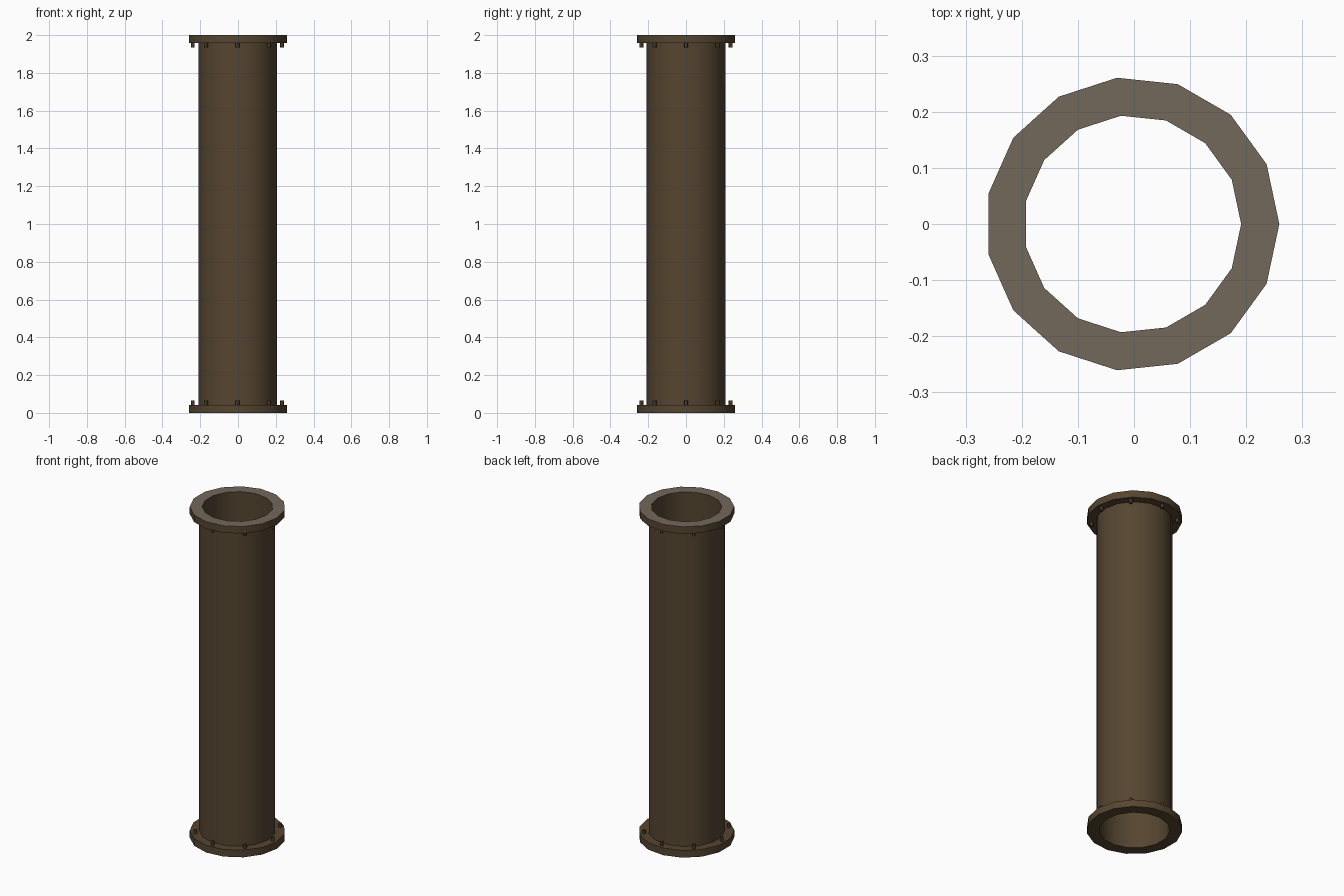
import bpy, bmesh, math

if "Cube" in bpy.data.objects:
    bpy.data.objects.remove(bpy.data.objects["Cube"])

SIDES = 15
CX = -0.003          # centres the odd-sided ring on its bounds
HEIGHT = 2.0
FLANGE = 0.043


def material(name, rgb):
    m = bpy.data.materials.new(name)
    m.diffuse_color = (*rgb, 1)
    m.use_nodes = True
    m.node_tree.nodes["Principled BSDF"].inputs["Base Color"].default_value = m.diffuse_color
    return m


brown = material("rusty brown", (0.092, 0.060, 0.030))
grey = material("dusty grey brown", (0.170, 0.138, 0.105))
dark = material("dark bolt brown", (0.060, 0.042, 0.022))


def finish(name, bm, mats, angle=35):
    bmesh.ops.recalc_face_normals(bm, faces=bm.faces)
    mesh = bpy.data.meshes.new(name)
    bm.to_mesh(mesh)
    bm.free()
    ob = bpy.data.objects.new(name, mesh)
    bpy.context.collection.objects.link(ob)
    for m in mats:
        mesh.materials.append(m)
    bpy.ops.object.select_all(action='DESELECT')
    ob.select_set(True)
    bpy.context.view_layer.objects.active = ob
    bpy.ops.object.shade_smooth_by_angle(angle=math.radians(angle))
    return ob


# Flanged pipe: closed profile (radius, height) swept around the axis
profile = [(0.194, 0), (0.262, 0), (0.262, FLANGE), (0.21, FLANGE),
           (0.21, HEIGHT - FLANGE), (0.262, HEIGHT - FLANGE),
           (0.262, HEIGHT), (0.194, HEIGHT)]
bm = bmesh.new()
rings = []
for i in range(SIDES):
    a = 2 * math.pi * i / SIDES
    rings.append([bm.verts.new((CX + r * math.cos(a), r * math.sin(a), z))
                  for r, z in profile])
n = len(profile)
for i in range(SIDES):
    p, q = rings[i], rings[(i + 1) % SIDES]
    for j in range(n):
        k = (j + 1) % n
        f = bm.faces.new((p[j], q[j], q[k], p[k]))
        # the top rim is paler
        if f.calc_center_median().z > HEIGHT - 0.001:
            f.material_index = 1
finish("flanged_pipe", bm, [brown, grey])


# Eight bolts on the inner side of each flange
def bolts(name, z):
    bm = bmesh.new()
    for i in range(8):
        a = math.pi / 4 * i
        made = bmesh.ops.create_cone(bm, cap_ends=True, segments=8,
                                     radius1=0.01, radius2=0.01, depth=0.026)
        bmesh.ops.translate(bm, verts=made["verts"],
                            vec=(CX + 0.236 * math.cos(a), 0.236 * math.sin(a), z))
    finish(name, bm, [dark], 50)


bolts("lower_bolts", FLANGE + 0.010)
bolts("upper_bolts", HEIGHT - FLANGE - 0.010)
